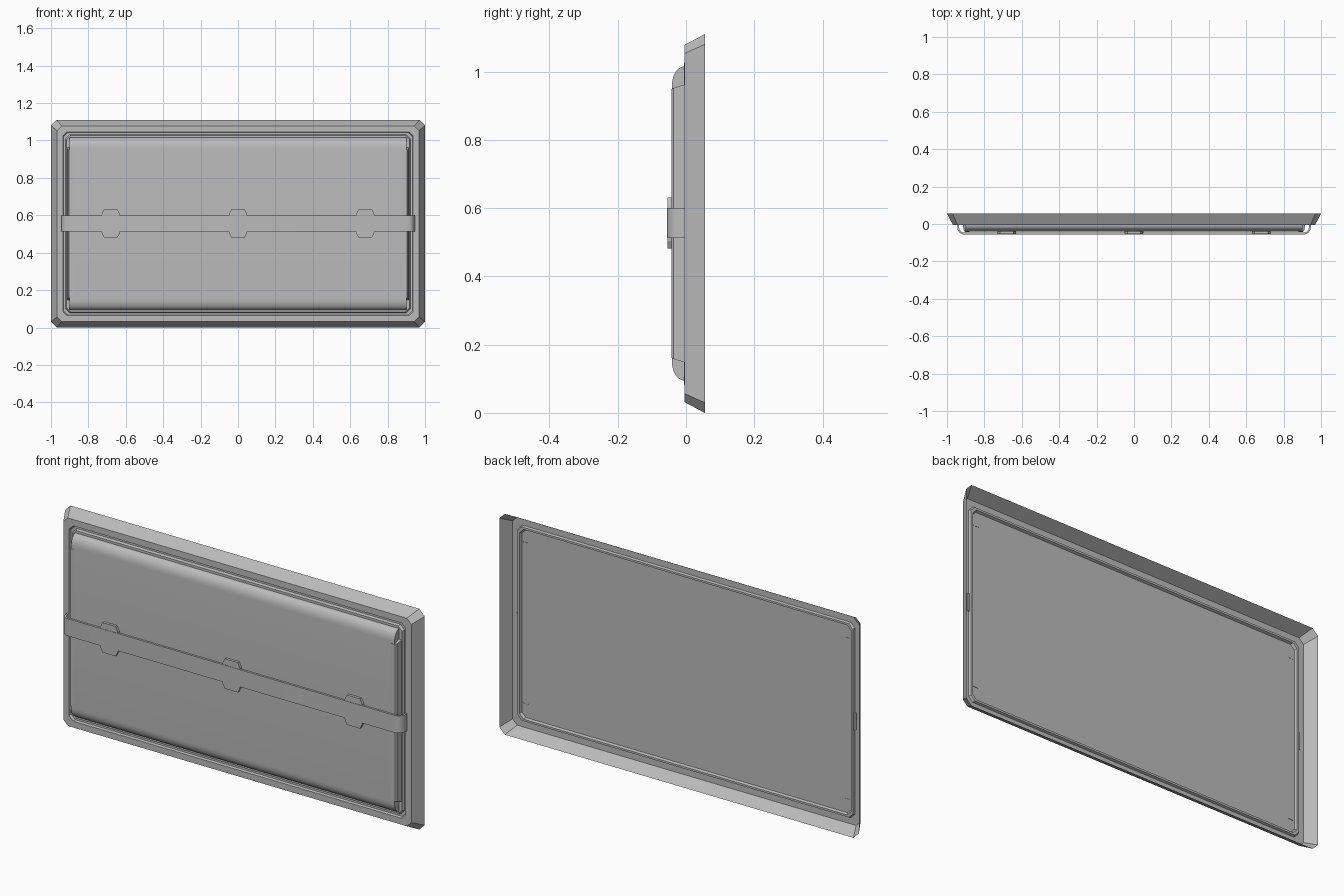
import bpy, bmesh, math

if "Cube" in bpy.data.objects:
    bpy.data.objects.remove(bpy.data.objects["Cube"], do_unlink=True)

gray = bpy.data.materials.new("plain gray")
gray.use_nodes = True
gray.diffuse_color = (0.5, 0.5, 0.5, 1)
gray.node_tree.nodes["Principled BSDF"].inputs["Base Color"].default_value = (0.5, 0.5, 0.5, 1)
W, H = 1.0, 1.11


def finish(bm, name, smooth=False):
    bmesh.ops.recalc_face_normals(bm, faces=bm.faces)
    mesh = bpy.data.meshes.new(name)
    bm.to_mesh(mesh)
    bm.free()
    mesh.materials.append(gray)
    ob = bpy.data.objects.new(name, mesh)
    bpy.context.collection.objects.link(ob)
    if smooth:
        bpy.ops.object.select_all(action="DESELECT")
        ob.select_set(True)
        bpy.context.view_layer.objects.active = ob
        bpy.ops.object.shade_smooth_by_angle(angle=math.radians(35))
    return ob


def prism(name, points, shift, smooth=False):
    """Extrude a closed 3D outline along a vector."""
    bm = bmesh.new()
    face = bm.faces.new([bm.verts.new(p) for p in points])
    new = bmesh.ops.extrude_face_region(bm, geom=[face])["geom"]
    bmesh.ops.translate(bm, verts=[v for v in new if isinstance(v, bmesh.types.BMVert)], vec=shift)
    return finish(bm, name, smooth)


def rim_loop(inset, y, cut):
    """Rectangle outline with cut corners."""
    a, lo, hi = W - inset, inset, H - inset
    return [(a - cut, y, lo), (a, y, lo + cut), (a, y, hi - cut), (a - cut, y, hi),
            (cut - a, y, hi), (-a, y, hi - cut), (-a, y, lo + cut), (cut - a, y, lo)]


# Hollow sloped frame, grooved rim and flat back sheet as one skin
bm = bmesh.new()
steps = [(0, 0.055, 0.03), (0.032, -0.005, 0.025), (0.064, -0.005, 0.022),
         (0.068, 0.006, 0.022), (0.078, 0.006, 0.022), (0.083, -0.006, 0.022)]
loops = [[bm.verts.new(p) for p in rim_loop(*s)] for s in steps]
for a, b in zip(loops, loops[1:]):
    for i in range(8):
        j = (i + 1) % 8
        bm.faces.new((a[i], a[j], b[j], b[i]))
bm.faces.new(loops[-1])
finish(bm, "frame")

# Raised panel with rounded top and bottom edges
arc = [(0.035 * math.sin(t), 0.055 * math.cos(t))
       for t in [i * math.pi / 16 for i in range(9)]]
profile = [(-0.006 - d, 0.96 + h) for d, h in arc]
profile += [(y, H - z) for y, z in reversed(profile)]
prism("front_panel", [(-0.9, y, z) for y, z in profile], (1.8, 0, 0), True)

# Side strips with sloped end caps, and small cap tabs on the back sheet
for side, s in (("left", 1), ("right", -1)):
    bm = bmesh.new()
    rings = []
    for x0, y, z in ((0.915, -0.005, 0.148), (0.91, -0.036, 0.158), (0.904, -0.042, 0.161)):
        rings.append([bm.verts.new((s * x, y, zz))
                      for x, zz in ((0.88, z), (x0, z), (x0, H - z), (0.88, H - z))])
    for a, b in zip(rings, rings[1:]):
        for i in range(4):
            j = (i + 1) % 4
            bm.faces.new((a[i], a[j], b[j], b[i]))
    bm.faces.new(rings[0])
    bm.faces.new(rings[-1])
    finish(bm, side + "_strip")
    for end, z in (("lower", 0.15), ("upper", H - 0.15)):
        prism(f"{side}_{end}_tab", [(s * 0.88, -0.004, z - 0.004), (s * 0.912, -0.004, z - 0.004),
                                    (s * 0.912, -0.004, z + 0.004), (s * 0.88, -0.004, z + 0.004)],
              (0, -0.002, 0))

# Thin strap bent back at both ends
def strap_path(x_out, y_front, r):
    bend = [(x_out - r + r * math.cos(t), y_front + r - r * math.sin(t))
            for t in [i * math.pi / 12 for i in range(7)]]
    half = [(x_out, 0.0)] + bend
    return half + [(-x, y) for x, y in reversed(half)]

outer = strap_path(0.945, -0.056, 0.038)
inner = strap_path(0.935, -0.046, 0.028)
prism("strap", [(x, y, 0.513) for x, y in outer + inner[::-1]], (0, 0, 0.087), True)

# Clips reaching above and below the strap
for name, x in (("right", -0.68), ("middle", 0), ("left", 0.68)):
    top = [(0.05, 0.04), (0.048, 0.052), (0.036, 0.075)]
    half = top + [(-a, b) for a, b in reversed(top)]
    outline = half + [(-a, -b) for a, b in half]
    prism(name + "_clip", [(x + a, -0.054, 0.556 + b) for a, b in outline], (0, 0.016, 0))
